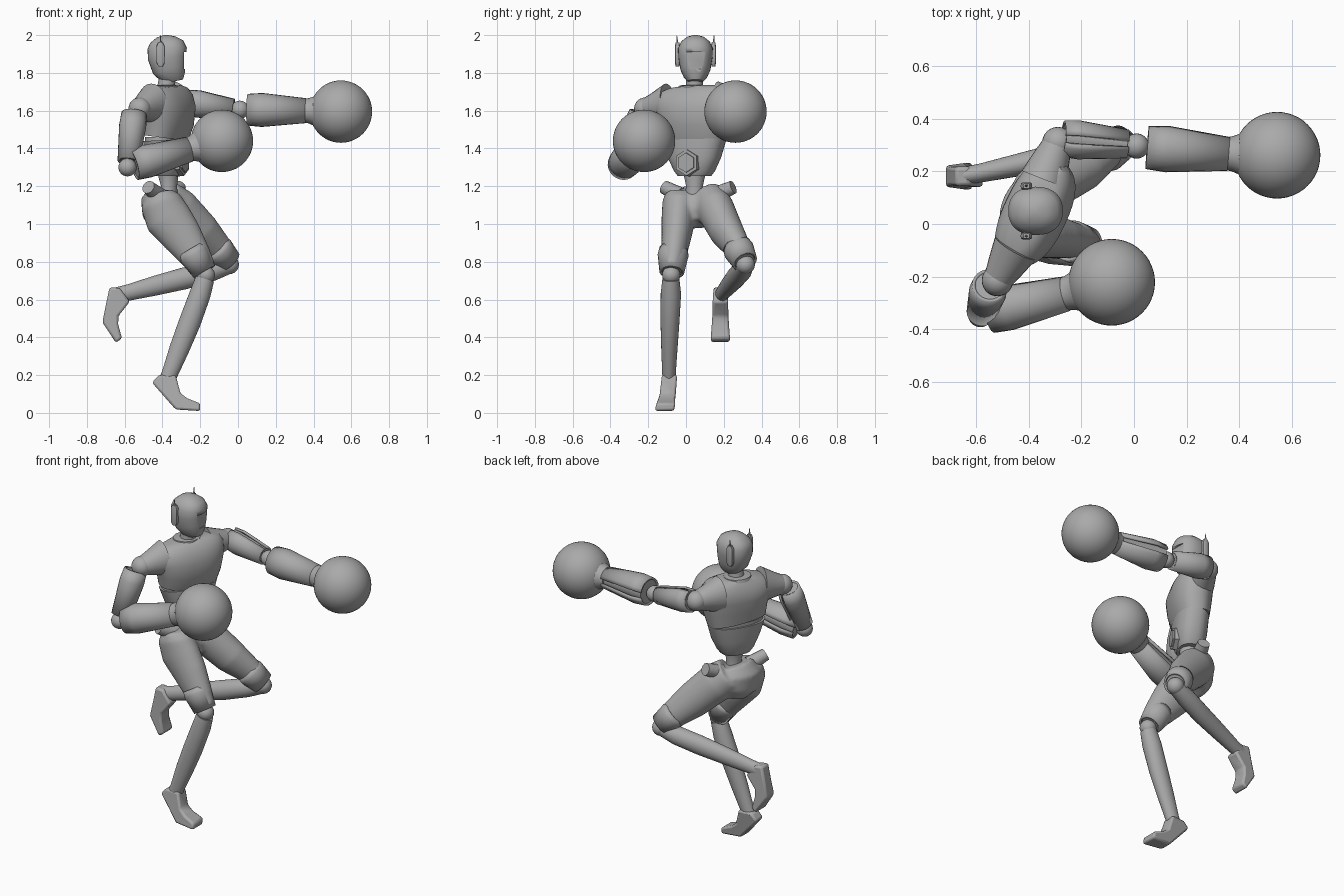
import bpy, bmesh, math
from mathutils import Vector, Matrix

old = bpy.data.objects.get("Cube")
if old:
    bpy.data.objects.remove(old)

grey = bpy.data.materials.new("plain_grey")
grey.use_nodes = True
grey.diffuse_color = (0.4, 0.4, 0.4, 1)
grey.node_tree.nodes["Principled BSDF"].inputs["Base Color"].default_value = (0.4, 0.4, 0.4, 1)

FACING = Vector((0.9, -0.43, 0)).normalized()   # chest direction
ACROSS = Vector((0.43, 0.9, 0)).normalized()    # towards the left shoulder
SIDE = Vector((0, 1, 0))
UP = Vector((0, 0, 1))


def finish(name, bm, angle=40):
    bmesh.ops.recalc_face_normals(bm, faces=bm.faces)
    mesh = bpy.data.meshes.new(name)
    bm.to_mesh(mesh)
    bm.free()
    mesh.materials.append(grey)
    ob = bpy.data.objects.new(name, mesh)
    bpy.context.collection.objects.link(ob)
    bpy.ops.object.select_all(action='DESELECT')
    ob.select_set(True)
    bpy.context.view_layer.objects.active = ob
    bpy.ops.object.shade_smooth_by_angle(angle=math.radians(angle))
    return ob


def add_loft(bm, stations, side=SIDE, n=24, power=2.0, slot=()):
    """Skin superellipse rings (centre, half width along side, half depth)."""
    pts = [Vector(s[0]) for s in stations]
    rings = []
    for i, (_, a, b) in enumerate(stations):
        t = (pts[min(i + 1, len(pts) - 1)] - pts[max(i - 1, 0)]).normalized()
        u = (side - t * side.dot(t)).normalized()
        v = t.cross(u)
        ring = []
        for k in range(n):
            c, s = math.cos(math.tau * k / n), math.sin(math.tau * k / n)
            x = math.copysign(abs(c) ** (2 / power), c)
            y = math.copysign(abs(s) ** (2 / power), s)
            ring.append(bm.verts.new(pts[i] + u * a * x + v * b * y))
        rings.append(ring)
    for lower, upper in zip(rings, rings[1:]):
        for k in range(n):
            if k not in slot:
                j = (k + 1) % n
                bm.faces.new((lower[k], lower[j], upper[j], upper[k]))
    if not slot:
        bm.faces.new(rings[0])
        bm.faces.new(rings[-1])


def loft(name, stations, **kw):
    bm = bmesh.new()
    add_loft(bm, stations, **kw)
    return finish(name, bm)


def rod(name, p, q, r0, r1, **kw):
    return loft(name, [(p, r0, r0), (q, r1, r1)], **kw)


def ball(name, centre, r, segs=24):
    bm = bmesh.new()
    bmesh.ops.create_uvsphere(bm, u_segments=segs, v_segments=segs // 2, radius=r,
                              matrix=Matrix.Translation(centre))
    return finish(name, bm)


def shell(name, p, q, r0, r1, slot, side=SIDE):
    """Tapered armour sleeve with a lengthwise slot over a thin core."""
    p, q = Vector(p), Vector(q)
    mid = p.lerp(q, 0.25)
    sleeve = loft(name, [(p, r0 * .93, r0 * .93), (mid, r0, r0), (q, r1, r1)], side=side, slot=slot)
    thick = sleeve.modifiers.new("thickness", 'SOLIDIFY')
    thick.thickness = 0.012
    rod(name + "_core", p.lerp(q, 0.02), q.lerp(p, 0.02), r0 * .8, r1 * .8, side=side)


# Head with flat visor recess
HX, HY = -0.375, 0.05
head = loft("head", [((HX + dx, HY, z), hy, hx) for z, dx, hx, hy in (
    (1.755, .035, .05, .04), (1.78, .03, .068, .062), (1.82, .012, .09, .08),
    (1.88, 0, .102, .09), (1.93, 0, .104, .092), (1.965, -.003, .088, .076),
    (1.99, -.005, .05, .046), (2.0, -.005, .012, .012))], n=32, power=2.3)
bm = bmesh.new()
bmesh.ops.create_cube(bm, size=1, matrix=Matrix.Translation((HX + .14, HY, 1.865))
                      @ Matrix.Diagonal((.1, .15, .09, 1)))
cutter = finish("visor_cutter", bm)
cutter.hide_render = True
cutter.hide_set(True)
cut = head.modifiers.new("visor_recess", 'BOOLEAN')
cut.object, cut.solver = cutter, 'EXACT'

# Ear pads and antennas
for label, s in (("left", 1), ("right", -1)):
    y = HY + s * .095
    loft(label + "_ear_pad", [((HX - .035, y, 1.835), .01, .012), ((HX - .035, y, 1.855), .014, .022),
                              ((HX - .035, y, 1.94), .014, .022), ((HX - .035, y, 1.96), .01, .012)],
         n=12, power=4)
    rod(label + "_antenna", (HX - .035, y, 1.94), (HX - .035, y + s * .004, 1.998), .007, .002, n=6)

loft("neck", [((-.38, .045, 1.66), .06, .06), ((-.385, .045, 1.71), .045, .045),
              ((-.37, .045, 1.79), .045, .045)])

# Torso, yawed so the left shoulder leads
def trunk(name, rows, power=2.4):
    return loft(name, [((cx, .045, z), a, b) for z, cx, a, b in rows], side=ACROSS, n=40, power=power)

trunk("chest", ((1.455, -.385, .178, .097), (1.53, -.375, .195, .115), (1.61, -.375, .215, .122),
                (1.66, -.385, .225, .112), (1.70, -.39, .205, .09), (1.72, -.395, .15, .07),
                (1.73, -.395, .07, .055)))
trunk("rib_gap", ((1.44, -.38, .165, .087), (1.46, -.38, .165, .087)))
trunk("abdomen", ((1.255, -.375, .09, .07), (1.28, -.375, .11, .082), (1.35, -.375, .145, .094),
                  (1.445, -.38, .177, .097)))
trunk("waist", ((1.14, -.37, .055, .05), (1.20, -.365, .045, .042), (1.27, -.37, .06, .055)), 2)
trunk("collar", ((1.715, -.39, .085, .075), (1.733, -.39, .08, .07), (1.736, -.39, .06, .05)), 2)

# Hexagonal belly plate
belly = Vector((-.375, .045, 1.325))
for name, r, far in (("belly_plate", .075, .1), ("belly_plate_centre", .056, .108)):
    rod(name, belly + FACING * .05, belly + FACING * far, r, r * .93, side=UP, n=6)

# Pelvis and thighs fused into one smooth body
bm = bmesh.new()
add_loft(bm, [((-.385, .06, 1.18), .11, .07), ((-.40, .06, 1.13), .15, .105),
              ((-.39, .065, 1.06), .15, .11), ((-.37, .07, 1.0), .09, .08)], side=ACROSS)
add_loft(bm, [((-.42, -.035, 1.17), .07, .07), ((-.41, -.035, 1.12), .09, .11),
              ((-.37, -.04, 1.03), .09, .125), ((-.30, -.05, .94), .08, .11),
              ((-.225, -.065, .83), .066, .085), ((-.18, -.075, .755), .052, .068)])
add_loft(bm, [((-.39, .12, 1.14), .09, .10), ((-.32, .155, 1.08), .10, .115),
              ((-.20, .215, .96), .09, .105), ((-.12, .27, .88), .07, .085),
              ((-.055, .305, .81), .054, .068)])
hips = finish("pelvis_and_thighs", bm, 50)
fuse = hips.modifiers.new("fuse", 'REMESH')
fuse.mode, fuse.voxel_size, fuse.use_smooth_shade = 'VOXEL', .011, True
relax = hips.modifiers.new("relax", 'SMOOTH')
relax.factor, relax.iterations = .5, 8

# Hip knobs
for label, inner, outer in (("right", (-.42, -.03, 1.15), (-.475, -.115, 1.195)),
                            ("left", (-.35, .15, 1.15), (-.31, .25, 1.195))):
    rod(label + "_hip_knob", inner, outer, .045, .036, n=16)

# Thigh guards, knees and shins
shell("right_thigh_guard", (-.25, -.066, .865), (-.178, -.075, .745), .082, .066, (17, 18))
shell("left_thigh_guard", (-.12, .27, .88), (-.045, .312, .80), .082, .068, (17, 18))
ball("right_knee", (-.17, -.078, .73), .048)
ball("left_knee", (-.045, .315, .785), .05)
loft("right_shin", [((-.175, -.08, .71), .045, .05), ((-.20, -.08, .63), .054, .056),
                    ((-.255, -.085, .48), .05, .058), ((-.31, -.088, .34), .043, .053),
                    ((-.36, -.09, .21), .036, .043), ((-.385, -.09, .15), .034, .043)])
loft("left_shin", [((-.05, .312, .78), .045, .045), ((-.14, .295, .752), .054, .055),
                   ((-.28, .26, .713), .05, .058), ((-.44, .225, .673), .043, .052),
                   ((-.58, .195, .637), .036, .043), ((-.64, .185, .622), .034, .043)])

# Arched feet: one profile, placed and turned for each leg
PROFILE = ((0, 0), (.035, .04), (.125, .04), (.15, -.055), (.185, -.082), (.255, -.11),
           (.255, -.15), (.125, -.142), (.07, -.08))

def foot(name, heel, turn, lean):
    place = Matrix.Translation(heel) @ Matrix.Rotation(math.radians(turn), 4, 'Y')
    bm = bmesh.new()
    sides = []
    for s in (-1, 1):
        sides.append([bm.verts.new(place @ Vector((x, s * (.036 + max(0, x - .06) * .08)
                                                   - lean * max(0, -z), z))) for x, z in PROFILE])
    n = len(PROFILE)
    for ring in sides:
        bm.faces.new(ring)
    for k in range(n):
        j = (k + 1) % n
        bm.faces.new((sides[0][k], sides[0][j], sides[1][j], sides[1][k]))
    ob = finish(name, bm)
    bev = ob.modifiers.new("soft_edges", 'BEVEL')
    bev.width, bev.segments = .012, 2

foot("right_foot", (-.455, -.087, .16), 0, .18)
foot("left_foot", (-.68, .182, .665), 53, 0)


# Arms: shoulder cap, slotted sleeves, elbow, cuff and round glove
def arm(label, root, shoulder, upper, elbow, fore, glove, slot_up, slot_fore):
    loft(label + "_shoulder_cap", [(root, .11, .09), (Vector(root).lerp(Vector(shoulder), .6), .075, .07),
                                   (shoulder, .055, .055)], side=UP)
    ball(label + "_shoulder", shoulder, .06)
    shell(label + "_upper_arm", *upper, slot_up, UP)
    ball(label + "_elbow", elbow, .048)
    shell(label + "_forearm", *fore, slot_fore, UP)
    ball(label + "_glove", glove, .165, 48)
    wrist, g = Vector(fore[1]), Vector(glove)
    loft(label + "_glove_cuff", [(wrist.lerp(g, t), r, r) for t, r in
                                 ((-.06, .062), (.08, .067), (.3, .083), (.5, .125))], side=UP, n=32)

arm("left", (-.345, .17, 1.645), (-.29, .31, 1.645),
    ((-.27, .325, 1.645), (-.025, .305, 1.61), .074, .055),
    (.01, .297, 1.605), ((.05, .293, 1.605), (.36, .268, 1.6), .09, .066),
    (.545, .262, 1.595), (0, 23), (17, 18))
arm("right", (-.45, -.09, 1.635), (-.52, -.215, 1.61),
    ((-.55, -.235, 1.585), (-.58, -.335, 1.33), .072, .058),
    (-.585, -.345, 1.30), ((-.55, -.335, 1.312), (-.26, -.265, 1.395), .088, .068),
    (-.085, -.222, 1.44), (11, 12), (17, 18))
